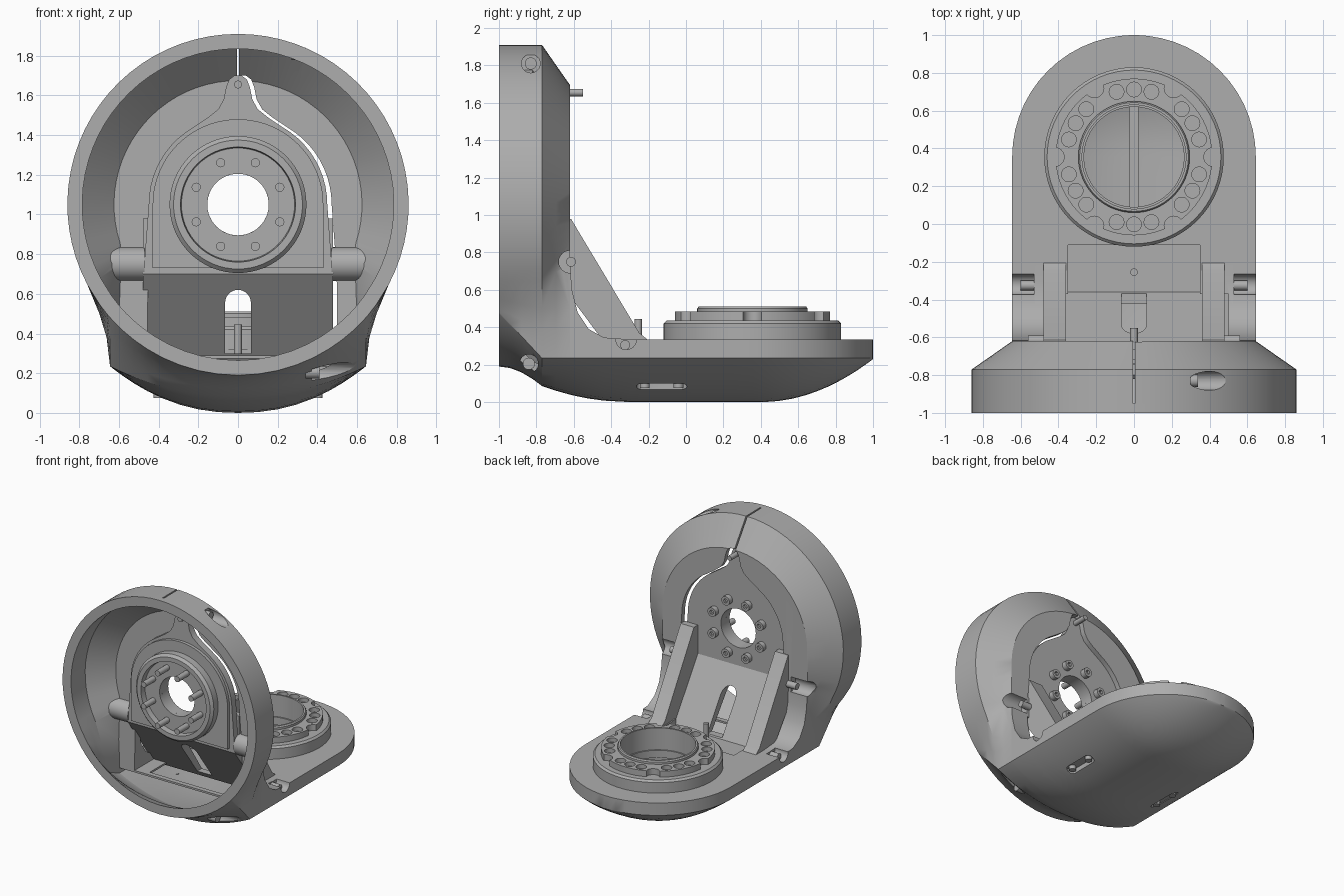
import bpy, bmesh
from math import sin, cos, pi, radians, sqrt
from mathutils import Matrix, Vector

cube = bpy.data.objects.get("Cube")
if cube:
    bpy.data.objects.remove(cube)

mat = bpy.data.materials.new("machined_grey")
mat.use_nodes = True
GREY = (0.42, 0.42, 0.42, 1)
mat.diffuse_color = GREY
mat.node_tree.nodes["Principled BSDF"].inputs["Base Color"].default_value = GREY


# ---------- helpers ----------
def finish(name, bm):
    bmesh.ops.remove_doubles(bm, verts=bm.verts, dist=1e-5)
    bmesh.ops.recalc_face_normals(bm, faces=bm.faces)
    me = bpy.data.meshes.new(name)
    bm.to_mesh(me)
    bm.free()
    ob = bpy.data.objects.new(name, me)
    bpy.context.collection.objects.link(ob)
    me.materials.append(mat)
    return ob


def loft(name, rings, closed=False):
    bm = bmesh.new()
    vs = [[bm.verts.new(p) for p in ring] for ring in rings]
    n = len(vs[0])
    for a, b in zip(vs, vs[1:] + vs[:1] if closed else vs[1:]):
        for i in range(n):
            j = (i + 1) % n
            bm.faces.new((a[i], a[j], b[j], b[i]))
    if not closed:
        bm.faces.new(vs[0])
        bm.faces.new(vs[-1])
    return finish(name, bm)


def prism(name, pts, axis, a, b):
    """Extrude a 2D outline along an axis from a to b."""
    put = {"x": lambda p, h: (h, p[0], p[1]), "y": lambda p, h: (p[0], h, p[1]),
           "z": lambda p, h: (p[0], p[1], h)}[axis]
    return loft(name, [[put(p, h) for p in pts] for h in (a, b)])


def cyl(name, r, centre, axis, a, b, n=24):
    u, v = centre
    return prism(name, [(u + r * cos(2 * pi * i / n), v + r * sin(2 * pi * i / n))
                        for i in range(n)], axis, a, b)


def box(name, x0, x1, y0, y1, z0, z1):
    return prism(name, [(x0, y0), (x1, y0), (x1, y1), (x0, y1)], "z", z0, z1)


def lathe(name, profile, place, n=64):
    return loft(name, [[place(r * cos(t), r * sin(t), h) for r, h in profile]
                       for t in (2 * pi * i / n for i in range(n))], closed=True)


def boolean(ob, cutters, op="DIFFERENCE"):
    for c in cutters:
        m = ob.modifiers.new("cut", "BOOLEAN")
        m.operation, m.solver, m.object = op, "EXACT", c
        bpy.context.view_layer.objects.active = ob
        bpy.ops.object.modifier_apply(modifier=m.name)
        bpy.data.objects.remove(c)


def mix(a, b, t):
    return a + (b - a) * t


HALF, AXIS_Z, FLANGE_Y = 0.645, 1.05, 0.355


# ---------- hollow elbow housing: sections lofted along y ----------
def belly(y):
    if y < -0.3:
        return 0.19 * ((-0.3 - y) / 0.7) ** 2
    return 0.23 * (max(0, y - 0.4) / 0.6) ** 2


def section(y, R, top, inset):
    t = min(1, max(0, (y + 1) / 0.23))
    w = HALF - inset
    s = sqrt(max(0, w * w - max(0, y - FLANGE_Y) ** 2)) / w
    low = min(0.235, belly(y) + inset * 0.8)
    pts = []
    for i in range(49):
        a = radians(mix(-28, 208, i / 48))
        x, z = R * cos(a), AXIS_Z + R * sin(a)
        if sin(a) < 0 and abs(x) < w:
            x = w if x > 0 else -w
        pts.append((x, z))
    flare = max(0, R - w)
    side = [(w + flare * k, z) for k, z in ((0.25, 0.5), (0.08, 0.38))]
    under = [(w * cos(pi * i / 20)) for i in range(21)]
    lower = [(-x, z) for x, z in side]
    lower += [(-x, mix(low, 0.235, abs(x / w) ** 2.2)) for x in under]
    lower += side[::-1]
    for x, z in lower:
        ring_z = AXIS_Z - sqrt(max(0, R * R - x * x))
        pts.append((x, mix(ring_z, z, t)))
    return [(x * s, y, min(z, top)) for x, z in pts]


tail = [mix(-0.3, FLANGE_Y, i / 6) for i in range(7)]
tail += [FLANGE_Y + HALF * sin(pi / 2 * i / 14) for i in range(1, 14)] + [0.9995]
outer = [(y, 0.86, 9) for y in (-1, -0.94, -0.88, -0.82, -0.77)]
outer += [(-0.695, 0.752, 9), (-0.62, HALF, 9), (-0.6195, HALF, 0.74)]
outer += [(-0.61, HALF, 0.6), (-0.58, HALF, 0.48), (-0.52, HALF, 0.39), (-0.44, HALF, 0.345)]
outer += [(y, HALF, 0.335) for y in tail]
inner = [(-1.001, 0.785, 9), (-0.9, 0.785, 9), (-0.82, 0.785, 9), (-0.66, 0.625, 9), (-0.6595, 0.625, 0.275)]
inner += [(y, 0.625, 0.275) for y in tail[:-3]]
housing = loft("elbow_housing", [section(y, R, top, 0) for y, R, top in outer])
cavity = loft("cavity", [section(y, R, top, 0.055) for y, R, top in inner])


# arched opening in the rear wall, matching the plate outline
def arch(foot, grow=0.0, shift=0.0):
    half = [(0.48, foot), (0.475, 0.72)]
    half += [(0.45 * cos(radians(a)), AXIS_Z + 0.45 * sin(radians(a))) for a in range(0, 61, 6)]
    half += [(0.15, 1.49), (0.1, 1.53), (0.072, 1.58), (0.06, 1.64), (0.045, 1.68), (0.018, 1.7)]
    half = [(x + grow, z) for x, z in half]
    return [(x + shift, z) for x, z in half + [(-x, z) for x, z in reversed(half)]]


cutters = [cavity,
           prism("opening", arch(0.29, 0, 0.022), "y", -0.72, -0.37),
           box("pocket", -0.35, 0.35, -0.62, -0.11, 0.2, 0.5),
           cyl("bore", 0.265, (0, FLANGE_Y), "z", 0.2, 0.5, 48),
           box("top_slit", -0.006, 0.006, -0.95, -0.6, 1.6, 2),
           cyl("clamp_hole_top", 0.05, (-0.83, 1.81), "x", 0.3, 0.7),
           cyl("clamp_hole_low", 0.05, (-0.84, 0.205), "x", 0.37, 0.8)]
for s in (-1, 1):
    cutters += [cyl("channel", 0.06, (-0.62, 0.75), "x", s * 0.5, s * 0.72),
                cyl("notch", 0.055, (-0.32, 0.335), "x", s * 0.53, s * 0.72)]
    slot = [(s * 0.4 + 0.035 * cos(a), -0.13 + (0.1 if sin(a) > 0 else -0.1) + 0.035 * sin(a))
            for a in (2 * pi * (i + 0.5) / 20 for i in range(20))]
    cutters.append(prism("slot", slot, "z", -0.1, 0.105))
boolean(housing, cutters)

# ---------- bracket: arched plate, sloped web, gussets ----------
plate = prism("arched_plate", arch(0.72), "y", -0.72, -0.665)
pad_pts = [(0.43 * cos(pi * i / 40), AXIS_Z + 0.43 * sin(pi * i / 40)) for i in range(41)]
pad = prism("raised_pad", [(0.43, 0.73)] + pad_pts + [(-0.43, 0.73)], "y", -0.745, -0.715)
for part in (plate, pad):
    boolean(part, [cyl("hub_bore", 0.155, (0, AXIS_Z), "y", -0.9, -0.5, 48)])

web = prism("sloped_web", [(-0.72, 0.75), (-0.665, 0.75), (-0.36, 0.29), (-0.08, 0.29),
                           (-0.08, 0.255), (-0.39, 0.255), (-0.72, 0.7)], "x", -0.478, 0.478)
window = [(0.065 * cos(pi * i / 12), 0.555 + 0.065 * sin(pi * i / 12)) for i in range(13)]
boolean(web, [prism("window", [(0.065, 0.3)] + window + [(-0.065, 0.3)], "y", -0.8, -0.2)])

for s, side in ((1, "left"), (-1, "right")):
    prism(side + "_gusset", [(-0.67, 0.98), (-0.615, 0.98), (-0.25, 0.37), (-0.2, 0.33),
                             (-0.2, 0.3), (-0.36, 0.28), (-0.67, 0.74)], "x", s * 0.36, s * 0.478)
    boss = cyl(side + "_boss", 0.085, (-0.645, 0.75), "x", s * 0.47, s * 0.642, 32)
    boolean(boss, [box("trim", -1, 1, -0.62, 0, 0, 1),
                   cyl("channel", 0.06, (-0.62, 0.75), "x", s * 0.5, s * 0.72)])
    cyl(side + "_upper_screw", 0.026, (-0.615, 0.75), "x", s * 0.46, s * 0.56)
    cyl(side + "_lower_screw", 0.026, (-0.325, 0.305), "x", s * 0.47, s * 0.6)
    for y in (-0.22, -0.04):
        cyl(side + "_underside_screw", 0.026, (s * 0.4, y), "z", 0.075, 0.12, 16)
cyl("clamp_screw_top", 0.032, (-0.83, 1.81), "x", 0.27, 0.34)
cyl("clamp_screw_low", 0.032, (-0.84, 0.205), "x", 0.34, 0.41)

# ---------- hub with bolts ----------
lathe("hub", [(0.155, -0.73), (0.155, -0.775), (0.285, -0.775), (0.29, -0.82), (0.325, -0.82),
              (0.345, -0.8), (0.345, -0.73)], lambda x, z, h: (x, h, AXIS_Z + z))
for i in range(8):
    a = pi / 8 + i * pi / 4
    at = (0.228 * cos(a), AXIS_Z + 0.228 * sin(a))
    cyl("hub_bolt_shank", 0.023, at, "y", -0.9, -0.66, 16)
    head = cyl("hub_bolt_head", 0.036, at, "y", -0.67, -0.625, 20)
    boolean(head, [cyl("socket", 0.018, at, "y", -0.645, -0.6, 6)])
cyl("tab_pin", 0.02, (0, 1.655), "y", -0.74, -0.55, 16)
cyl("floor_pin", 0.02, (0, -0.255), "z", 0.27, 0.445, 16)

# ---------- output flange ----------
def up(x, y, h):
    return (x, y + FLANGE_Y, h)


lathe("flange_base", [(0.275, 0.2), (0.275, 0.435), (0.46, 0.435), (0.475, 0.42), (0.475, 0.32),
                      (0.3, 0.32), (0.3, 0.2)], up)
lathe("flange_collar", [(0.275, 0.43), (0.275, 0.51), (0.288, 0.51), (0.295, 0.5), (0.295, 0.43)], up)
scallop = lathe("scalloped_ring", [(0.294, 0.432), (0.294, 0.483), (0.415, 0.483), (0.415, 0.432)], up)
cuts = []
for k in range(6):
    def at(deg, r):
        return (r * cos(radians(deg)), FLANGE_Y + r * sin(radians(deg)))
    cuts.append(cyl("scallop_cut", 0.05, at(60 * k, 0.42), "z", 0.4, 0.6))
    for d in (15, 30, 45):
        cuts.append(cyl("bolt_hole", 0.039, at(60 * k + d, 0.357), "z", 0.45, 0.6))
boolean(scallop, cuts)
box("inner_rib", -0.025, 0.025, 0.06, 0.64, 0.04, 0.12)

# ---------- shading ----------
for ob in bpy.context.scene.objects:
    if ob.type == "MESH" and mat.name in ob.data.materials:
        bpy.ops.object.select_all(action="DESELECT")
        ob.select_set(True)
        bpy.context.view_layer.objects.active = ob
        bpy.ops.object.shade_smooth_by_angle(angle=radians(28))
